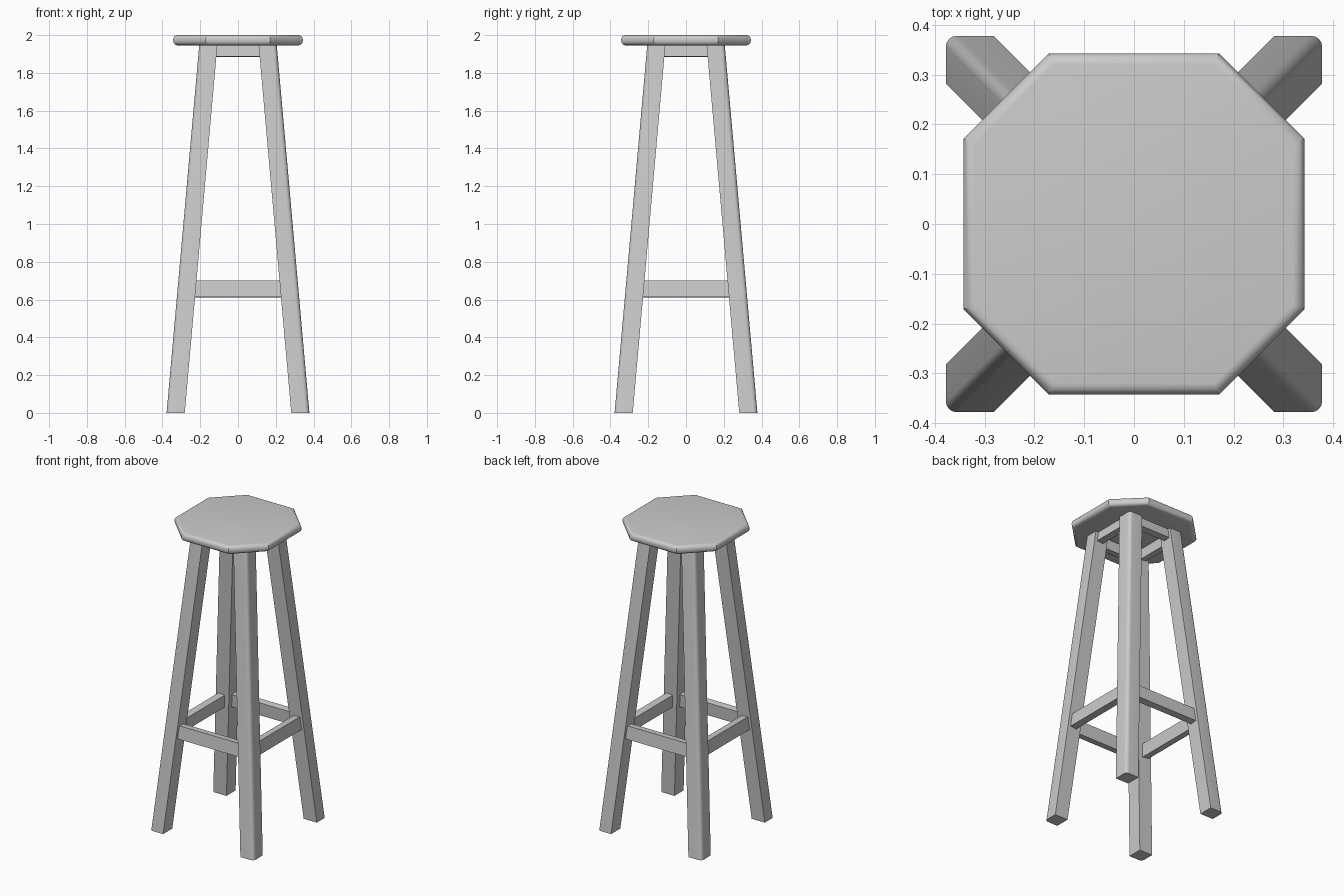
import bpy, bmesh, math
from mathutils import Matrix, Vector

default = bpy.data.objects.get("Cube")
if default:
    bpy.data.objects.remove(default, do_unlink=True)

grey = bpy.data.materials.new("plain grey")
grey.use_nodes = True
colour = (0.6, 0.6, 0.6, 1)
grey.diffuse_color = colour
grey.node_tree.nodes["Principled BSDF"].inputs["Base Color"].default_value = colour

LEG_HALF = 0.048      # half the leg thickness
LEG_FOOT = 0.33       # leg centre at the floor
LEG_TOP = 1.955       # height where the leg meets the seat
SLOPE = 0.0887        # inward lean per unit of height


def finish(name, bm):
    bmesh.ops.recalc_face_normals(bm, faces=bm.faces)
    mesh = bpy.data.meshes.new(name)
    bm.to_mesh(mesh)
    bm.free()
    mesh.materials.append(grey)
    obj = bpy.data.objects.new(name, mesh)
    bpy.context.collection.objects.link(obj)
    bpy.ops.object.select_all(action='DESELECT')
    obj.select_set(True)
    bpy.context.view_layer.objects.active = obj
    bpy.ops.object.shade_smooth_by_angle(angle=math.radians(30))
    return obj


def prism(bottom, top):
    """Solid between two matching outlines."""
    bm = bmesh.new()
    low = [bm.verts.new(p) for p in bottom]
    high = [bm.verts.new(p) for p in top]
    bm.faces.new(low)
    bm.faces.new(high)
    for i in range(len(low)):
        j = (i + 1) % len(low)
        bm.faces.new((low[i], low[j], high[j], high[i]))
    return bm


# Octagonal seat with rounded rims
side, corner = 0.343, 0.171
outline = [(side, -corner), (side, corner), (corner, side), (-corner, side),
           (-side, corner), (-side, -corner), (-corner, -side), (corner, -side)]
bm = prism([(x, y, 1.946) for x, y in outline], [(x, y, 2.0) for x, y in outline])
rims = [e for e in bm.edges if abs(e.verts[0].co.z - e.verts[1].co.z) < 0.001]
bmesh.ops.bevel(bm, geom=rims, offset=0.023, segments=5, profile=0.5, affect='EDGES')
finish("seat", bm)

# Splayed legs, square with a rounded outer corner
h, r = LEG_HALF, 0.022
profile = [(-h, -h), (h, -h)]
for i in range(6):
    a = math.radians(90 * i / 5)
    profile.append((h - r + r * math.cos(a), h - r + r * math.sin(a)))
profile.append((-h, h))


def leg_ring(sx, sy, z):
    centre = LEG_FOOT - SLOPE * z
    return [(sx * (centre + x), sy * (centre + y), z) for x, y in profile]


for sx, x_name in ((1, "left"), (-1, "right")):
    for sy, y_name in ((-1, "front"), (1, "back")):
        finish(f"{y_name}_{x_name}_leg",
               prism(leg_ring(sx, sy, 0), leg_ring(sx, sy, LEG_TOP)))


# Rails between the legs, leaning with them
def rail(name, turn, z, length, height, thickness):
    bm = bmesh.new()
    bmesh.ops.create_cube(bm, size=1)
    out = LEG_FOOT - SLOPE * z + 0.006
    bm.transform(Matrix.Rotation(turn, 4, 'Z')
                 @ Matrix.Translation(Vector((0, -out, z)))
                 @ Matrix.Rotation(-math.atan(SLOPE), 4, 'X')
                 @ Matrix.Diagonal((length, thickness, height, 1)))
    finish(name, bm)


for i, place in enumerate(("front", "left", "back", "right")):
    turn = i * math.pi / 2
    rail(f"{place}_footrest", turn, 0.655, 0.48, 0.086, 0.045)
    rail(f"{place}_apron", turn, 1.92, 0.27, 0.07, 0.045)
